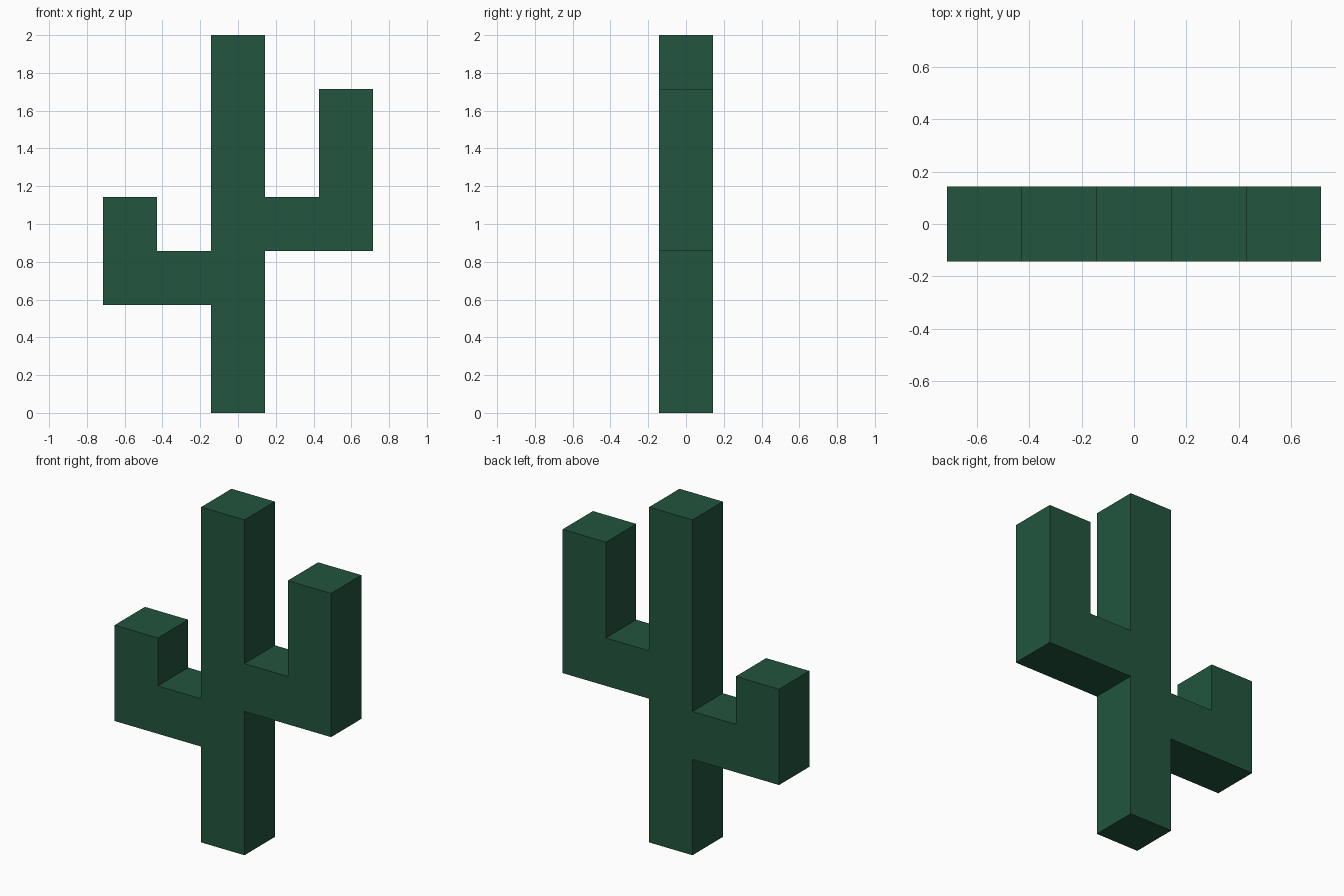
import bpy
import bmesh

if "Cube" in bpy.data.objects:
    bpy.data.objects.remove(bpy.data.objects["Cube"])

U = 2 / 7  # the cactus sits on a grid of cubes, seven cubes tall

green = bpy.data.materials.new("cactus green")
green.diffuse_color = (0.016, 0.091, 0.050, 1)
green.use_nodes = True
green.node_tree.nodes["Principled BSDF"].inputs["Base Color"].default_value = green.diffuse_color

# Silhouette in grid units (x, z), counter-clockwise from the front
outline = [
    (-0.5, 0), (0.5, 0),                                       # trunk base
    (0.5, 3), (2.5, 3), (2.5, 6), (1.5, 6), (1.5, 4), (0.5, 4),  # right arm
    (0.5, 7), (-0.5, 7),                                       # trunk top
    (-0.5, 3), (-1.5, 3), (-1.5, 4), (-2.5, 4), (-2.5, 2), (-0.5, 2),  # left arm
]

# Extrude the silhouette one cube deep
bm = bmesh.new()
front = bm.faces.new([bm.verts.new((x * U, -U / 2, z * U)) for x, z in outline])
extruded = bmesh.ops.extrude_face_region(bm, geom=[front], use_keep_orig=True)
back_verts = [g for g in extruded["geom"] if isinstance(g, bmesh.types.BMVert)]
bmesh.ops.translate(bm, verts=back_verts, vec=(0, U, 0))
bmesh.ops.recalc_face_normals(bm, faces=bm.faces)

mesh = bpy.data.meshes.new("cactus")
bm.to_mesh(mesh)
bm.free()
mesh.materials.append(green)
bpy.context.collection.objects.link(bpy.data.objects.new("cactus", mesh))
